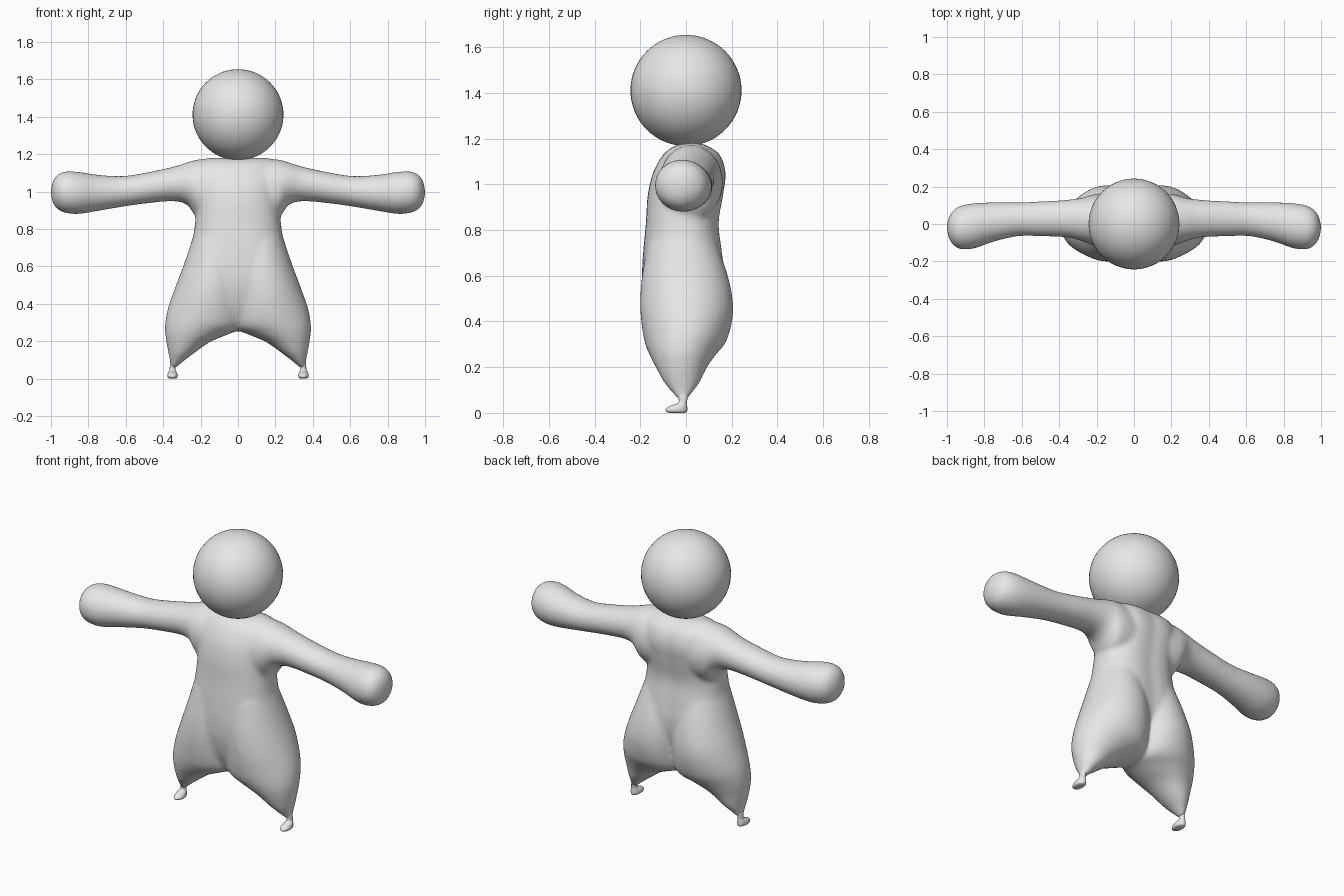
import bpy, bmesh, math
from mathutils import Vector

cube = bpy.data.objects.get("Cube")
if cube:
    bpy.data.objects.remove(cube, do_unlink=True)

grey = bpy.data.materials.new("plain_grey")
grey.use_nodes = True
grey.diffuse_color = (0.8, 0.8, 0.8, 1)
grey.node_tree.nodes["Principled BSDF"].inputs["Base Color"].default_value = (0.8, 0.8, 0.8, 1)


def catmull(a, b, c, d, t):
    """Smooth interpolation between two neighbouring sections."""
    return [q + 0.5 * t * (r - p + t * (2 * p - 5 * q + 4 * r - s + t * (3 * (q - r) + s - p)))
            for p, q, r, s in zip(a, b, c, d)]


def refine(rows, steps=5):
    padded = [rows[0]] + list(rows) + [rows[-1]]
    result = []
    for i in range(len(rows) - 1):
        for k in range(steps):
            result.append(catmull(*padded[i:i + 4], k / steps))
    return result + [list(rows[-1])]


def loft(bm, rows, side=1, power=1.0, groove=0.0, count=32):
    """Closed tube; a row is (end a x, z, end b x, z, front y, back y)."""
    rings = []
    for ax, az, bx, bz, front, back in refine(rows):
        ring = []
        for k in range(count):
            angle = math.tau * k / count
            c, s = math.cos(angle), math.sin(angle)
            u = math.copysign(abs(c) ** power, c)
            v = math.copysign(abs(s) ** power, s)
            x = (ax + bx) / 2 + (ax - bx) / 2 * u
            z = (az + bz) / 2 + (az - bz) / 2 * u
            y = (front + back) / 2 + (back - front) / 2 * v
            if y > 0:
                y *= 1 - groove * math.exp(-(x / 0.06) ** 2)
            ring.append(bm.verts.new((side * x, y, z)))
        rings.append(ring)
    faces = [bm.faces.new(rings[0]), bm.faces.new(rings[-1])]
    for lower, upper in zip(rings, rings[1:]):
        for k in range(count):
            n = (k + 1) % count
            faces.append(bm.faces.new((lower[k], lower[n], upper[n], upper[k])))
    bmesh.ops.recalc_face_normals(bm, faces=faces)


def make_object(name, bm):
    mesh = bpy.data.meshes.new(name)
    bm.to_mesh(mesh)
    bm.free()
    mesh.materials.append(grey)
    for face in mesh.polygons:
        face.use_smooth = True
    obj = bpy.data.objects.new(name, mesh)
    bpy.context.collection.objects.link(obj)
    return obj


# Torso: height, half width, front, back
torso = [(1.18, .16, 0, .06), (1.168, .19, -.05, .1), (1.13, .215, -.1, .155),
         (1.05, .225, -.145, .182), (.95, .222, -.168, .17), (.83, .23, -.176, .15),
         (.7, .25, -.188, .165), (.6, .27, -.193, .175), (.5, .27, -.188, .165),
         (.4, .22, -.165, .125), (.32, .14, -.13, .09), (.265, .07, -.09, .05)]
torso = [(w, z, -w, z, f, b) for z, w, f, b in torso]

# Legs: outer point, inner point, front, back
leg = [(.24, .76, -.02, .7, -.17, .14), (.29, .61, -.04, .54, -.196, .19),
       (.337, .485, -.04, .4, -.2, .207), (.378, .365, -.03, .28, -.184, .18),
       (.391, .27, .05, .238, -.16, .13), (.383, .195, .15, .195, -.13, .09),
       (.371, .13, .235, .135, -.096, .06), (.364, .09, .3, .085, -.06, .028),
       (.364, .055, .333, .055, -.034, .006)]

# Arms: distance out, top, bottom, front, back
arm = [(.1, 1.172, .84, -.12, .16), (.21, 1.172, .85, -.115, .16),
       (.27, 1.157, .927, -.095, .142), (.35, 1.132, .948, -.073, .13),
       (.5, 1.1, .935, -.066, .121), (.62, 1.083, .918, -.066, .116),
       (.75, 1.09, .896, -.095, .116), (.85, 1.105, .88, -.13, .112),
       (.92, 1.108, .885, -.136, .1), (.965, 1.09, .905, -.115, .075),
       (.99, 1.055, .94, -.075, .035), (1.0, 1.01, .98, -.03, 0)]
arm = [(x, top, x, bottom, f, b) for x, top, bottom, f, b in arm]

# Feet: height, outer, inner, front, back
foot = [(.095, .36, .325, -.045, .015), (.07, .364, .332, -.035, .008),
        (.045, .367, .334, -.034, .004), (.03, .375, .326, -.07, .005),
        (.015, .378, .322, -.09, .006), (.004, .374, .326, -.085, .003),
        (0, .364, .336, -.07, -.005)]
foot = [(o, z, i, z, f, b) for z, o, i, f, b in foot]

# Body fused into one soft skin
bm = bmesh.new()
loft(bm, torso, power=0.85, groove=0.07)
for side in (1, -1):
    loft(bm, leg, side)
    loft(bm, arm, side)
body = make_object("body", bm)
remesh = body.modifiers.new("fuse", 'REMESH')
remesh.mode = 'VOXEL'
remesh.voxel_size = 0.01
remesh.use_smooth_shade = True
soften = body.modifiers.new("soften", 'SMOOTH')
soften.factor = 0.5
soften.iterations = 16

# Feet stay crisp
for side, name in ((1, "left_foot"), (-1, "right_foot")):
    bm = bmesh.new()
    loft(bm, foot, side, count=20)
    make_object(name, bm)

# Head
bm = bmesh.new()
bmesh.ops.create_uvsphere(bm, u_segments=48, v_segments=32, radius=0.243)
bmesh.ops.translate(bm, verts=bm.verts, vec=Vector((0, 0, 1.411)))
make_object("head", bm)
